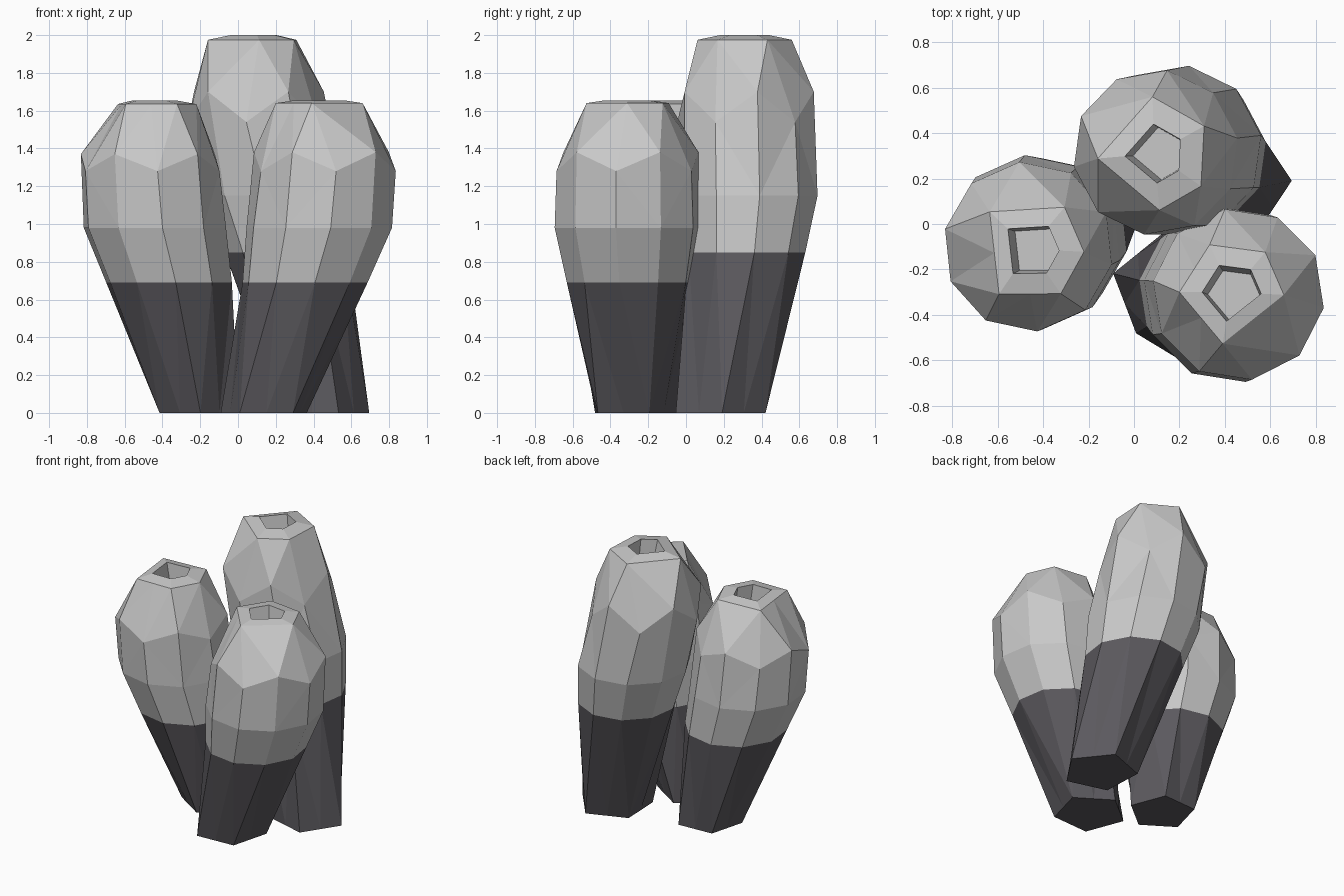
import bpy, bmesh
from math import cos, sin, radians

if "Cube" in bpy.data.objects:
    bpy.data.objects.remove(bpy.data.objects["Cube"])


def material(name, rgb):
    m = bpy.data.materials.new(name)
    m.diffuse_color = (*rgb, 1)
    m.use_nodes = True
    m.node_tree.nodes["Principled BSDF"].inputs["Base Color"].default_value = m.diffuse_color
    return m


PALE = material("pale grey", (0.58, 0.58, 0.58))
DARK = material("dark grey", (0.105, 0.1, 0.112))


def polar(c, r, a, z):
    return (c[0] + r * cos(radians(a)), c[1] + r * sin(radians(a)), z)


def pentagon(c, r, angles, z, first):
    """Ten points: five corners and the five side midpoints, corners at indices first, first+2..."""
    pts = [None] * 10
    p = [polar(c, r, a, z) for a in angles]
    for k in range(5):
        q = p[(k + 1) % 5]
        pts[(first + 2 * k) % 10] = p[k]
        pts[(first + 2 * k + 1) % 10] = tuple((u + v) / 2 for u, v in zip(p[k], q))
    return pts


def decagon(c, r, phase, z, low, drop):
    """Ten-sided ring; every second vertex (parity = low) sits lower."""
    return [polar(c, r, phase + 36 * i, z - (drop if i % 2 == low else 0)) for i in range(10)]


def tube(name, base, base_r, base_phase, body, body_phase, rim, rim_r, rim_z, lip_z, rim_angles, low, floor_shift):
    rings = [pentagon(base, base_r, [base_phase + 72 * k for k in range(5)], 0, 0)]
    for (x, y, z, r, drop) in body:
        rings.append(decagon((x, y), r, body_phase, z, low, drop))
    # top: outer rim, raised lip, then a shallow hole
    rings.append(pentagon(rim, rim_r, rim_angles, rim_z, low))
    rings.append(pentagon(rim, 0.13, rim_angles, lip_z, low))
    floor = (rim[0] + floor_shift[0], rim[1] + floor_shift[1])
    rings.append(pentagon(floor, 0.115, rim_angles, lip_z - 0.13, low))

    bm = bmesh.new()
    vs = [[bm.verts.new(p) for p in ring] for ring in rings]
    bm.faces.new(vs[0][::-1]).material_index = 1
    bm.faces.new(vs[-1])
    for j in range(len(vs) - 1):
        for i in range(10):
            k = (i + 1) % 10
            f = bm.faces.new((vs[j][i], vs[j][k], vs[j + 1][k], vs[j + 1][i]))
            f.material_index = 1 if j == 0 else 0   # lower part dark
    bmesh.ops.triangulate(bm, faces=[f for f in bm.faces if len(f.verts) == 4])
    bmesh.ops.recalc_face_normals(bm, faces=bm.faces[:])
    me = bpy.data.meshes.new(name)
    bm.to_mesh(me)
    bm.free()
    me.materials.append(PALE)
    me.materials.append(DARK)
    bpy.context.collection.objects.link(bpy.data.objects.new(name, me))


# left tube
tube("left_tube", (-0.21, 0.03), 0.22, -15,
     [(-0.365, -0.05, 0.69, 0.34, 0), (-0.44, -0.08, 0.98, 0.385, 0), (-0.465, -0.10, 1.37, 0.375, 0.09)], -12,
     (-0.46, -0.11), 0.24, 1.635, 1.655, [-3, 50, 137, 236, 305], 0, (0.02, 0.0))

# right tube
tube("right_tube", (0.14, -0.28), 0.24, 165 - 144,
     [(0.355, -0.30, 0.69, 0.335, 0), (0.43, -0.31, 0.98, 0.39, 0), (0.46, -0.31, 1.38, 0.38, 0.10)], 27,
     (0.43, -0.30), 0.23, 1.64, 1.655, [50, 115, 180, 260, 357], 1, (0.01, -0.01))

# back tube, taller
tube("back_tube", (0.445, 0.18), 0.25, 2.5,
     [(0.255, 0.305, 0.85, 0.33, 0), (0.19, 0.325, 1.15, 0.375, 0), (0.095, 0.315, 1.70, 0.365, 0.16)], 10,
     (0.09, 0.31), 0.25, 1.975, 2.0, [29, 92, 185, 275, 325], 1, (0.02, 0.0))
